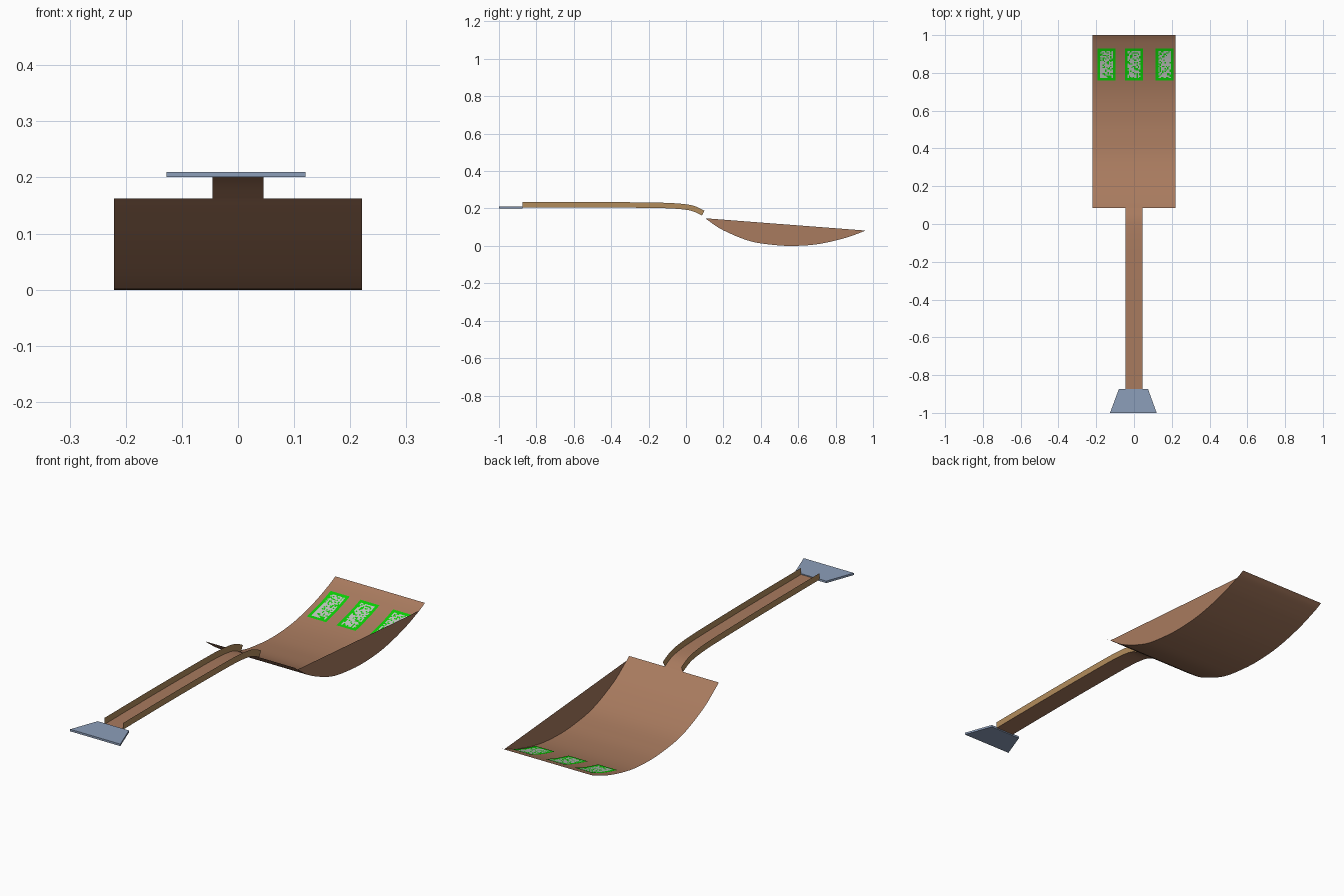
import bpy, bmesh, random
from mathutils import Vector

if "Cube" in bpy.data.objects:
    bpy.data.objects.remove(bpy.data.objects["Cube"])

random.seed(4)


def material(name, srgb):
    m = bpy.data.materials.new(name)
    lin = [c / 12.92 if c <= 0.04045 else ((c + 0.055) / 1.055) ** 2.4 for c in srgb]
    m.diffuse_color = (*lin, 1)
    m.use_nodes = True
    m.node_tree.nodes["Principled BSDF"].inputs["Base Color"].default_value = m.diffuse_color
    return m


BROWN = material("brown", (0.66, 0.48, 0.37))
TAN = material("tan", (0.70, 0.55, 0.36))
BLUE = material("steel blue", (0.55, 0.62, 0.73))
GREEN = material("green", (0.04, 0.82, 0.02))
GREY = material("light grey", (0.75, 0.77, 0.75))


def smooth_path(pts, steps=5):
    """Catmull-Rom curve through (y, z) points."""
    p = [Vector(q) for q in pts]
    p = [2 * p[0] - p[1]] + p + [2 * p[-1] - p[-2]]
    out = []
    for i in range(1, len(p) - 2):
        a, b, c, d = p[i - 1:i + 3]
        for k in range(steps):
            t = k / steps
            out.append(0.5 * (2 * b + (c - a) * t + (2 * a - 5 * b + 4 * c - d) * t * t
                              + (3 * b - a - 3 * c + d) * t ** 3))
    return out + [p[-2]]


def make(name, bm, mats, smooth=False):
    me = bpy.data.meshes.new(name)
    bm.to_mesh(me)
    bm.free()
    for m in mats:
        me.materials.append(m)
    if smooth:
        for f in me.polygons:
            f.use_smooth = True
    ob = bpy.data.objects.new(name, me)
    bpy.context.collection.objects.link(ob)
    return ob


def strip(name, left, right, mat, smooth=True):
    """Sheet of quads between two matching rows of 3D points."""
    bm = bmesh.new()
    a = [bm.verts.new(q) for q in left]
    b = [bm.verts.new(q) for q in right]
    for i in range(len(a) - 1):
        bm.faces.new((a[i], b[i], b[i + 1], a[i + 1]))
    return make(name, bm, [mat], smooth)


# Curved pan floor
pan = smooth_path([(0.085, 0.162), (0.12, 0.135), (0.2, 0.083), (0.34, 0.026), (0.47, 0.005),
                   (0.58, 0), (0.71, 0.010), (0.85, 0.042), (0.96, 0.082), (1.0, 0.102)])
W = 0.221
strip("pan_floor", [(-W, p.x, p.y) for p in pan], [(W, p.x, p.y) for p in pan], BROWN)

# Single flat side wall on the right: between the curve and a straight top edge
wall = [p for p in pan if 0.1 <= p.x <= 0.965]
s, e = wall[0], wall[-1]
top = [s.y + (e.y - s.y) * (p.x - s.x) / (e.x - s.x) for p in wall]
strip("pan_side_wall", [(W, p.x, p.y) for p in wall],
      [(W, p.x, max(z, p.y)) for p, z in zip(wall, top)], BROWN, False)

# Channel handle: base sheet and two upright flanges
path = smooth_path([(-0.875, 0.206), (-0.5, 0.206), (-0.2, 0.203), (-0.08, 0.200),
                    (0.0, 0.193), (0.045, 0.182), (0.085, 0.162)])
H = 0.045
strip("handle_base", [(-H, p.x, p.y) for p in path], [(H, p.x, p.y) for p in path], BROWN)
rim = []
for i, p in enumerate(path):
    t = (path[min(i + 1, len(path) - 1)] - path[max(i - 1, 0)]).normalized()
    rim.append(p + Vector((-t.y, t.x)) * 0.029)
for side, x in (("left", -H), ("right", H)):
    lo, hi = [(x, p.x, p.y) for p in path], [(x, p.x, p.y) for p in rim]
    strip("handle_flange_" + side, *((lo, hi) if x > 0 else (hi, lo)), TAN, False)

# Trapezoid grip plate
bm = bmesh.new()
outline = [(-0.127, -1), (0.12, -1), (0.074, -0.873), (-0.08, -0.873)]
face = bm.faces.new([bm.verts.new((x, y, 0.201)) for x, y in outline])
ext = bmesh.ops.extrude_face_region(bm, geom=[face])
bmesh.ops.translate(bm, vec=(0, 0, 0.009),
                    verts=[v for v in ext["geom"] if isinstance(v, bmesh.types.BMVert)])
bmesh.ops.recalc_face_normals(bm, faces=bm.faces)
make("grip_plate", bm, [BLUE])


def pan_z(y):
    for a, b in zip(pan, pan[1:]):
        if a.x <= y <= b.x:
            return a.y + (b.y - a.y) * (y - a.x) / (b.x - a.x)
    return pan[-1].y


# Speckled green and grey patches lying on the pan floor
NX, NY = 14, 26
for name, x0, x1 in (("left", -0.193, -0.099), ("middle", -0.047, 0.047), ("right", 0.115, 0.209)):
    bm = bmesh.new()
    grid = []
    for j in range(NY + 1):
        y = 0.76 + 0.168 * j / NY
        grid.append([bm.verts.new((x0 + (x1 - x0) * i / NX, y, pan_z(y) + 0.003))
                     for i in range(NX + 1)])
    for j in range(NY):
        for i in range(NX):
            f = bm.faces.new((grid[j][i], grid[j][i + 1], grid[j + 1][i + 1], grid[j + 1][i]))
            inner = 2 <= i < NX - 2 and 2 <= j < NY - 2
            f.material_index = int(inner and random.random() < 0.75)
    make("floor_patch_" + name, bm, [GREEN, GREY])
